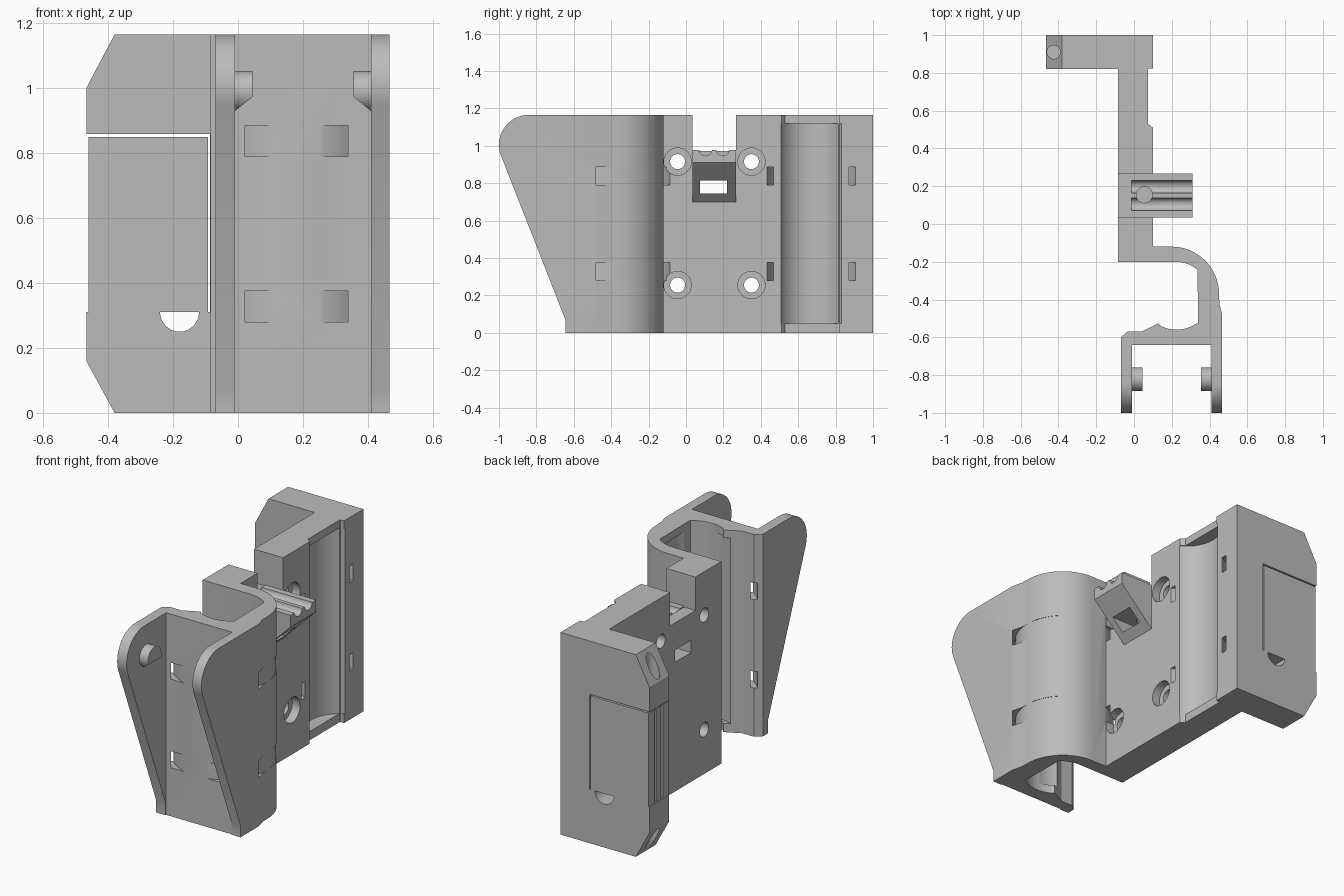
import bpy, bmesh
from math import sin, cos, radians
from mathutils import Vector

if "Cube" in bpy.data.objects:
    bpy.data.objects.remove(bpy.data.objects["Cube"])

grey = bpy.data.materials.new("plain grey")
grey.use_nodes = True
grey.diffuse_color = (0.5, 0.5, 0.5, 1)
grey.node_tree.nodes["Principled BSDF"].inputs["Base Color"].default_value = (0.5, 0.5, 0.5, 1)

H = 1.165
PLACE = {"x": lambda u, v, w: (w, u, v),
         "y": lambda u, v, w: (u, w, v),
         "z": lambda u, v, w: (u, v, w)}


def arc(cu, cv, r, start, end, n=16):
    angles = [radians(start + (end - start) * i / n) for i in range(n + 1)]
    return [(cu + r * cos(a), cv + r * sin(a)) for a in angles]


def prism(name, pts, axis, lo, hi):
    """Extrude a 2D outline along an axis."""
    bm = bmesh.new()
    face = bm.faces.new([bm.verts.new(PLACE[axis](u, v, lo)) for u, v in pts])
    moved = bmesh.ops.extrude_face_region(bm, geom=[face])["geom"]
    shift = Vector(PLACE[axis](0, 0, hi - lo))
    bmesh.ops.translate(bm, vec=shift, verts=[g for g in moved if isinstance(g, bmesh.types.BMVert)])
    bmesh.ops.recalc_face_normals(bm, faces=bm.faces)
    mesh = bpy.data.meshes.new(name)
    bm.to_mesh(mesh)
    bm.free()
    mesh.materials.append(grey)
    ob = bpy.data.objects.new(name, mesh)
    bpy.context.collection.objects.link(ob)
    return ob


def rod(name, u, v, r, axis, lo, hi, n=40):
    return prism(name, arc(u, v, r, 0, 360 - 360 / n, n - 1), axis, lo, hi)


def box(name, x0, x1, y0, y1, z0, z1):
    return prism(name, [(x0, y0), (x1, y0), (x1, y1), (x0, y1)], "z", z0, z1)


def combine(target, other, op="DIFFERENCE"):
    mod = target.modifiers.new("combine", "BOOLEAN")
    mod.operation, mod.solver, mod.object = op, "EXACT", other
    bpy.context.view_layer.objects.active = target
    bpy.ops.object.modifier_apply(modifier=mod.name)
    bpy.data.objects.remove(other)


# Main bracket: web, front clamp with its fork, shallow rear seat
outline = ([(-0.085, 0.9), (-0.085, -0.2), (0.22, -0.2)]
           + arc(0.22, -0.38, 0.18, 80, 50, 5)
           + [(0.34, -0.525)]
           + arc(0.225, -0.38, 0.18, -55, -118, 8)
           + [(0.13, -0.525), (0.04, -0.57), (-0.035, -0.57), (-0.07, -0.6), (-0.07, -1),
              (-0.01, -1), (-0.01, -0.64), (0.41, -0.64), (0.41, -1), (0.467, -1),
              (0.467, -0.48), (0.452, -0.42)]
           + arc(0.2, -0.37, 0.25, 0, 90)
           + [(0.1, -0.12), (0.1, 0.51), (0.075, 0.53), (0.075, 0.82), (0.1, 0.84), (0.1, 0.9)])
bracket = prism("bracket", outline, "z", 0, H)

# Fork cheeks: rounded top and slanted front edge
combine(bracket, prism("cheek_cutter", [(-1.1, -0.1), (-0.645, -0.1), (-0.645, 0.07)]
                       + arc(-0.84, 1.005, 0.16, 200, 90) + [(-0.84, 1.3), (-1.1, 1.3)],
                       "x", -0.6, 0.6))

# Rear flange with chamfered outer corners
flange = prism("flange", [(0.1, 0), (-0.38, 0), (-0.467, 0.16), (-0.467, 1.0), (-0.38, H), (0.1, H)],
               "y", 0.82, 1)
combine(flange, box("seat_clearance", 0.075, 0.2, 0.7, 0.822, -0.1, 1.3))
combine(bracket, flange, "UNION")

# Rod seats, leaving lips at top and bottom
for y in (0.67, -0.382):
    combine(bracket, rod("seat_cutter", 0.18, y, 0.18, "z", 0.05, 1.12, 64))

# Notch in the web and the gusseted cable guide in it
combine(bracket, box("notch_cutter", -0.2, 0.2, 0.035, 0.267, 0.972, 1.3))
guide = prism("guide", [(0.0, 0.7), (0.1, 0.7), (0.311, 0.91), (0.311, 0.978), (-0.012, 0.978), (-0.012, 0.9)],
              "y", 0.034, 0.268)
combine(bracket, guide, "UNION")
for y in (0.105, 0.197):
    combine(bracket, rod("groove_cutter", y, 0.98, 0.034, "x", -0.012, 0.4, 24))
combine(bracket, box("passage_cutter", -0.2, 0.4, 0.075, 0.22, 0.745, 0.815))
combine(bracket, rod("drop_hole", 0.055, 0.155, 0.043, "z", 0.78, 1.1))

# Counterbored screw holes
for y in (-0.045, 0.35):
    for z in (0.255, 0.915):
        combine(bracket, rod("screw_hole", y, z, 0.04, "x", -0.2, 0.2))
        combine(bracket, rod("counterbore", y, z, 0.073, "x", 0.05, 0.2))

# Curved strap channels around both rods
for z in (0.28, 0.79):
    for y, inner, outer in ((0.67, 0.217, 0.25), (-0.38, 0.27, 0.305)):
        ring = rod("strap_channel", 0.18, y, outer, "z", z, z + 0.095, 64)
        combine(ring, rod("strap_core", 0.18, y, inner, "z", z - 0.1, z + 0.2, 64))
        combine(bracket, ring)

# Spring panel in the flange: gaps, finger notch, layered edge
combine(bracket, box("top_gap", -0.6, -0.086, 0.7, 1.1, 0.85, 0.858))
combine(bracket, box("side_gap", -0.092, -0.086, 0.7, 1.1, 0.31, 0.858))
combine(bracket, box("edge_relief", -0.6, -0.461, 0.7, 1.1, 0.31, 0.853))
for y in (0.87, 0.93):
    combine(bracket, box("edge_slit", -0.6, -0.3, y, y + 0.014, 0.312, 0.848))
combine(bracket, prism("finger_notch", arc(-0.18, 0.31, 0.06, 180, 360), "y", 0.7, 1.1))

# Pin holes in the chamfered corners
for lo, hi in ((-0.1, 0.25), (0.92, 1.3)):
    combine(bracket, rod("pin_hole", -0.425, 0.91, 0.036, "z", lo, hi, 24))

# Chamfered pivot pegs inside the fork
pegs = []
for side, name in ((-1, "right_peg"), (1, "left_peg")):
    root, tip = 0.2 + side * 0.215, 0.2 + side * 0.156
    peg = rod(name, -0.822, 0.99, 0.062, "x", min(root, tip), max(root, tip))
    combine(peg, prism("peg_chamfer", [(root, 0.925), (tip, 0.972), (tip, 0.85), (root, 0.85)],
                       "y", -1, -0.6))
    pegs.append(peg)

# Smooth curved faces, keep edges sharp
bpy.ops.object.select_all(action="DESELECT")
for ob in [bracket] + pegs:
    ob.select_set(True)
bpy.context.view_layer.objects.active = bracket
bpy.ops.object.shade_smooth_by_angle(angle=radians(25))
